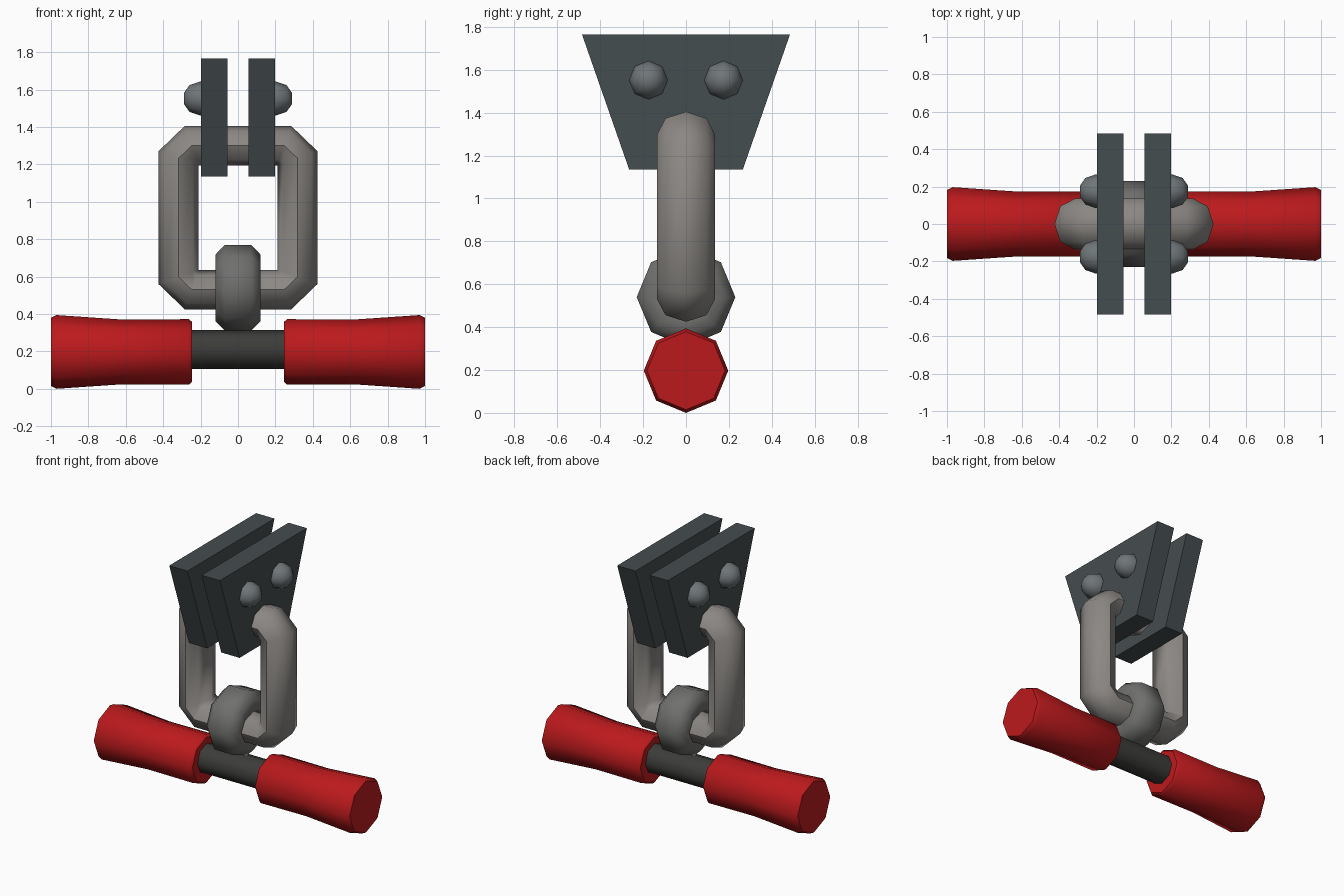
import bpy, bmesh
from math import cos, sin, pi, radians

if "Cube" in bpy.data.objects:
    bpy.data.objects.remove(bpy.data.objects["Cube"])


def material(name, rgb):
    m = bpy.data.materials.new(name)
    m.diffuse_color = (*rgb, 1)
    m.use_nodes = True
    m.node_tree.nodes["Principled BSDF"].inputs["Base Color"].default_value = m.diffuse_color
    return m


RED = material("red_grip", (0.5, 0.01, 0.012))
BLACK = material("dark_bar", (0.045, 0.045, 0.042))
STEEL = material("link_steel", (0.26, 0.245, 0.23))
RING = material("ring_steel", (0.16, 0.16, 0.155))
SLATE = material("plate_slate", (0.06, 0.075, 0.08))
BOLT = material("bolt_steel", (0.16, 0.18, 0.19))


def skin(name, rings, mat, closed=False, smooth=50):
    """Join equal rings of points into a tube, capped or closed on itself."""
    bm = bmesh.new()
    vr = [[bm.verts.new(p) for p in ring] for ring in rings]
    n, m = len(vr), len(vr[0])
    for i in range(n if closed else n - 1):
        a, b = vr[i], vr[(i + 1) % n]
        for j in range(m):
            k = (j + 1) % m
            bm.faces.new((a[j], a[k], b[k], b[j]))
    if not closed:
        bm.faces.new(vr[0])
        bm.faces.new(vr[-1])
    bmesh.ops.remove_doubles(bm, verts=bm.verts, dist=0.0005)
    bmesh.ops.recalc_face_normals(bm, faces=bm.faces)
    me = bpy.data.meshes.new(name)
    bm.to_mesh(me)
    bm.free()
    ob = bpy.data.objects.new(name, me)
    bpy.context.collection.objects.link(ob)
    me.materials.append(mat)
    if smooth:
        bpy.ops.object.select_all(action='DESELECT')
        ob.select_set(True)
        bpy.context.view_layer.objects.active = ob
        bpy.ops.object.shade_smooth_by_angle(angle=radians(smooth))
    return ob


def lathe(name, profile, y, z, mat, sides=8, closed=False):
    """Turn an (x, radius) profile around an x-parallel axis."""
    rings = [[(x, y + r * cos(2 * pi * k / sides), z + r * sin(2 * pi * k / sides))
              for k in range(sides)] for x, r in profile]
    return skin(name, rings, mat, closed)


# Handle: dark centre bar and two flared grips
lathe("handle_bar", [(-0.3, 0.103), (0.3, 0.103)], 0, 0.21, BLACK)
GRIP = [(0.245, 0.16), (0.263, 0.175), (0.62, 0.173), (0.97, 0.197), (1.0, 0.182)]
for side, s in (("left", -1), ("right", 1)):
    lathe("grip_" + side, [(s * x, r) for x, r in GRIP], 0, 0.197, RED)

# Small ring joining the handle to the link
lathe("connector_ring", [(-0.07, 0.23), (0.07, 0.23), (0.12, 0.178), (0.12, 0.09),
                         (0.07, 0.04), (-0.07, 0.04), (-0.12, 0.09), (-0.12, 0.178)],
      0, 0.54, RING, closed=True)

# Large link: octagonal tube on a rectangle with chamfered outer corners
CZ = 0.915
outer = [(0.425, 0.355), (0.285, 0.49), (-0.285, 0.49), (-0.425, 0.355),
         (-0.425, -0.355), (-0.285, -0.49), (0.285, -0.49), (0.425, -0.355)]
rings = []
for ox, oz in outer:
    ix = 0.21 if ox > 0 else -0.21
    iz = 0.28 if oz > 0 else -0.28
    ring = []
    for k in range(8):
        t = 2 * pi * k / 8
        w = (1 + cos(t)) / 2
        ring.append((ix + (ox - ix) * w, 0.135 * sin(t), CZ + iz + (oz - iz) * w))
    rings.append(ring)
skin("chain_link", rings, STEEL, closed=True)

# Mounting plates with two domed bolts each
PLATE = [(-0.485, 1.765), (0.485, 1.765), (0.265, 1.135), (-0.265, 1.135)]
DOME = [(0.19, 0.09), (0.205, 0.09), (0.26, 0.071), (0.29, 0.028)]
for side, s in (("left", -1), ("right", 1)):
    skin("mount_plate_" + side, [[(s * x, y, z) for y, z in PLATE] for x in (0.055, 0.198)],
         SLATE, smooth=0)
    for end, y in (("front", -0.175), ("back", 0.175)):
        lathe(f"bolt_{side}_{end}", [(s * x, r) for x, r in DOME], y, 1.552, BOLT)
